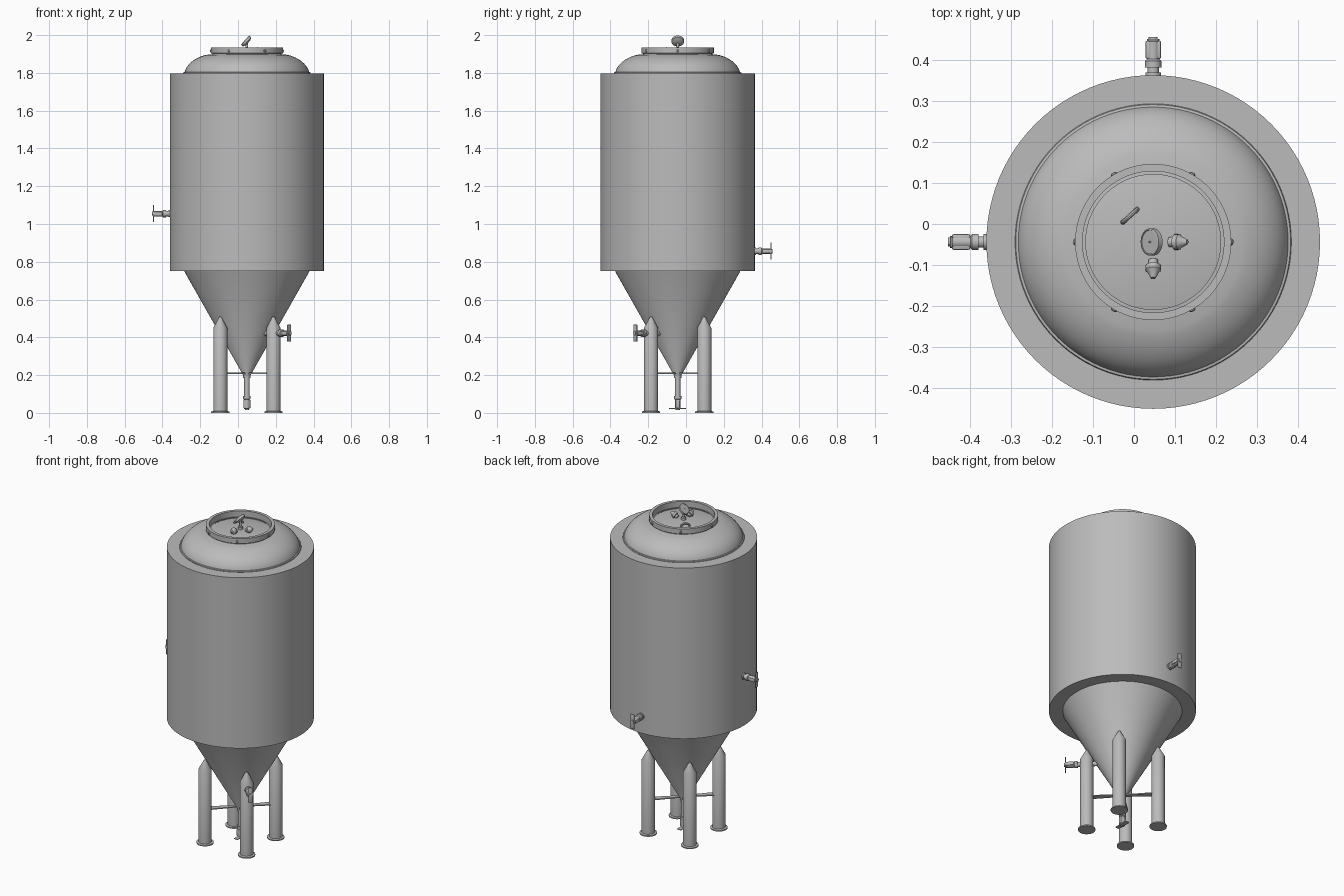
import bpy, bmesh, math
from mathutils import Matrix, Vector

cube = bpy.data.objects.get("Cube")
if cube:
    bpy.data.objects.remove(cube)

CX, CY = 0.047, -0.044      # tank axis
AXIS = Matrix.Translation((CX, CY, 0))

steel = bpy.data.materials.new("brushed_steel")
steel.use_nodes = True
GREY = (0.5, 0.5, 0.5, 1)
steel.diffuse_color = GREY
steel.node_tree.nodes["Principled BSDF"].inputs["Base Color"].default_value = GREY


def finish(bm, name, matrix, angle=30):
    bmesh.ops.remove_doubles(bm, verts=bm.verts, dist=1e-5)
    bmesh.ops.recalc_face_normals(bm, faces=bm.faces)
    mesh = bpy.data.meshes.new(name)
    bm.to_mesh(mesh)
    bm.free()
    ob = bpy.data.objects.new(name, mesh)
    bpy.context.collection.objects.link(ob)
    mesh.materials.append(steel)
    ob.matrix_world = matrix
    bpy.ops.object.select_all(action="DESELECT")
    ob.select_set(True)
    bpy.context.view_layer.objects.active = ob
    bpy.ops.object.shade_smooth_by_angle(angle=math.radians(angle))
    return ob


def lathe(name, profile, matrix=AXIS, steps=32):
    """Spin (radius, height) points about local z."""
    bm = bmesh.new()
    verts = [bm.verts.new((r, 0, z)) for r, z in profile]
    edges = [bm.edges.new(p) for p in zip(verts, verts[1:])]
    bmesh.ops.spin(bm, geom=verts + edges, axis=(0, 0, 1), cent=(0, 0, 0),
                   angle=math.tau, steps=steps)
    return finish(bm, name, matrix)


def block(name, size, matrix, bevel=0.0, taper=1.0):
    """Box centred on its origin; taper narrows the -x end in y."""
    bm = bmesh.new()
    bmesh.ops.create_cube(bm, size=1)
    for v in bm.verts:
        if v.co.x < 0:
            v.co.y *= taper
        v.co = Vector(a * b for a, b in zip(v.co, size))
    if bevel:
        bmesh.ops.bevel(bm, geom=bm.edges[:], offset=bevel, segments=2,
                        profile=0.5, affect="EDGES")
    return finish(bm, name, matrix)


def place(x, y, z):
    return Matrix.Translation((x, y, z))


# Insulated jacket, a thick open tube
lathe("tank_jacket", [(0.32, 0.752), (0.408, 0.752), (0.408, 1.797),
                      (0.32, 1.797), (0.32, 0.752)], steps=96)

# Domed shoulder with a bead at its foot
dome = [(0.325, 1.78), (0.338, 1.798), (0.336, 1.803), (0.33, 1.804)]
for i in range(1, 13):
    a = math.radians(i * 5.5)
    dome.append((0.18 + 0.15 * math.cos(a) ** 0.9 - 0.0025 * i, 1.804 + 0.1 * math.sin(a)))
dome.append((0.165, 1.9))
lathe("tank_dome", dome, steps=96)

# Conical bottom
lathe("tank_cone", [(0.32, 0.77), (0.332, 0.755), (0.329, 0.745), (0.02, 0.2),
                    (0.02, 0.185), (0, 0.185)], steps=96)

# Manway collar, rim and recessed lid
lathe("manway_collar", [(0.172, 1.87), (0.183, 1.885), (0.183, 1.902),
                        (0.191, 1.904), (0.191, 1.935), (0.173, 1.935),
                        (0.173, 1.895)], steps=96)
lathe("manway_lid", [(0.176, 1.89), (0.15, 1.895), (0.08, 1.903), (0, 1.906)], steps=96)

# Clamp bolts around the collar
for i in range(6):
    m = AXIS @ Matrix.Rotation(i * math.pi / 3, 4, "Z") @ place(0.188, 0, 1.917) \
        @ Matrix.Rotation(math.pi / 2, 4, "Y")
    lathe("collar_bolt", [(0, 0), (0.008, 0), (0.008, 0.005), (0.004, 0.008), (0, 0.008)],
          m, 12)

# Tilted dial gauge on its stem
lathe("gauge_stem", [(0.014, 1.9), (0.014, 1.92), (0.007, 1.922), (0.007, 1.965),
                     (0, 1.965)], steps=20)
tilt = place(CX - 0.002, CY, 1.967) @ Matrix.Rotation(-math.radians(48), 4, "Y")
lathe("gauge_dial", [(0, -0.012), (0.016, -0.012), (0.033, -0.004), (0.033, 0.009),
                     (0.03, 0.01), (0.029, 0.008), (0.003, 0.008), (0.003, 0.011),
                     (0, 0.011)], tilt, 32)

# Small nozzles on the lid
nozzle = [(0, 0), (0.012, 0), (0.012, 0.012), (0.019, 0.014), (0.019, 0.026),
          (0.015, 0.03), (0.006, 0.048), (0, 0.048)]
for name, dx, dy, turn in (("side_nozzle", 0.04, 0, 0), ("front_nozzle", 0, -0.045, -90)):
    m = place(CX + dx, CY + dy, 1.908) @ Matrix.Rotation(math.radians(turn), 4, "Z") \
        @ Matrix.Rotation(math.radians(65), 4, "Y")
    lathe(name, nozzle, m, 20)

# Curved spray pipe: an arch swept as rings
bm = bmesh.new()
rings = []
for i in range(11):
    a = math.pi * i / 10
    centre = Vector((-0.024 * math.cos(a), 0, 0.024 * math.sin(a)))
    out = centre.normalized()
    rings.append([bm.verts.new(centre + 0.006 * (out * math.cos(t) + Vector((0, math.sin(t), 0))))
                  for t in (math.tau * k / 10 for k in range(10))])
for a, b in zip(rings, rings[1:]):
    for k in range(10):
        j = (k + 1) % 10
        bm.faces.new((a[k], a[j], b[j], b[k]))
finish(bm, "spray_pipe", place(-0.01, 0.02, 1.897) @ Matrix.Rotation(math.radians(42), 4, "Z"))

# Legs with pointed tops, foot pads and tapered brace plates
for i in range(4):
    spoke = AXIS @ Matrix.Rotation(math.radians(45 + 90 * i), 4, "Z")
    leg = spoke @ place(0.199, 0, 0)
    lathe("leg", [(0.037, 0.008), (0.037, 0.45), (0.006, 0.508), (0, 0.511)], leg)
    lathe("foot_pad", [(0, 0), (0.048, 0), (0.048, 0.007), (0.037, 0.01), (0, 0.01)], leg)
    block("leg_brace", (0.165, 0.036, 0.006), spoke @ place(0.0875, 0, 0.21), taper=0.5)


def valve(name, matrix, pipe):
    """Valve along local +x: flange, pipe, body and cross handle along local z."""
    along = matrix @ Matrix.Rotation(math.pi / 2, 4, "Y")
    lathe(name + "_pipe", [(0, 0), (0.014, 0), (0.014, pipe - 0.02), (0.02, pipe - 0.02),
                           (0.02, pipe - 0.004), (0.015, pipe), (0.015, pipe + 0.05),
                           (0, pipe + 0.05)], along, 24)
    lathe(name + "_flange", [(0, 0), (0.019, 0), (0.019, 0.009), (0, 0.009)], along, 24)
    block(name + "_body", (0.045, 0.038, 0.022), matrix @ place(pipe + 0.023, 0, 0), 0.004)
    block(name + "_handle", (0.006, 0.026, 0.09), matrix @ place(pipe + 0.047, 0, 0), 0.002)
    lathe(name + "_knob", [(0.011, 0), (0.011, 0.006), (0, 0.006)],
          along @ place(0, 0, pipe + 0.049), 12)


turn = lambda deg, axis: Matrix.Rotation(math.radians(deg), 4, axis)
valve("right_valve", place(CX - 0.406, CY, 1.055) @ turn(180, "Z"), 0.041)
valve("back_valve", place(CX, CY + 0.406, 0.856) @ turn(90, "Z"), 0.041)
valve("cone_valve", AXIS @ turn(-45, "Z") @ place(0.125, 0, 0.422), 0.145)

# Bottom outlet, pointing down with its handle across x
valve("drain_valve", place(CX, CY, 0.195) @ turn(90, "Z") @ turn(90, "Y"), 0.125)
